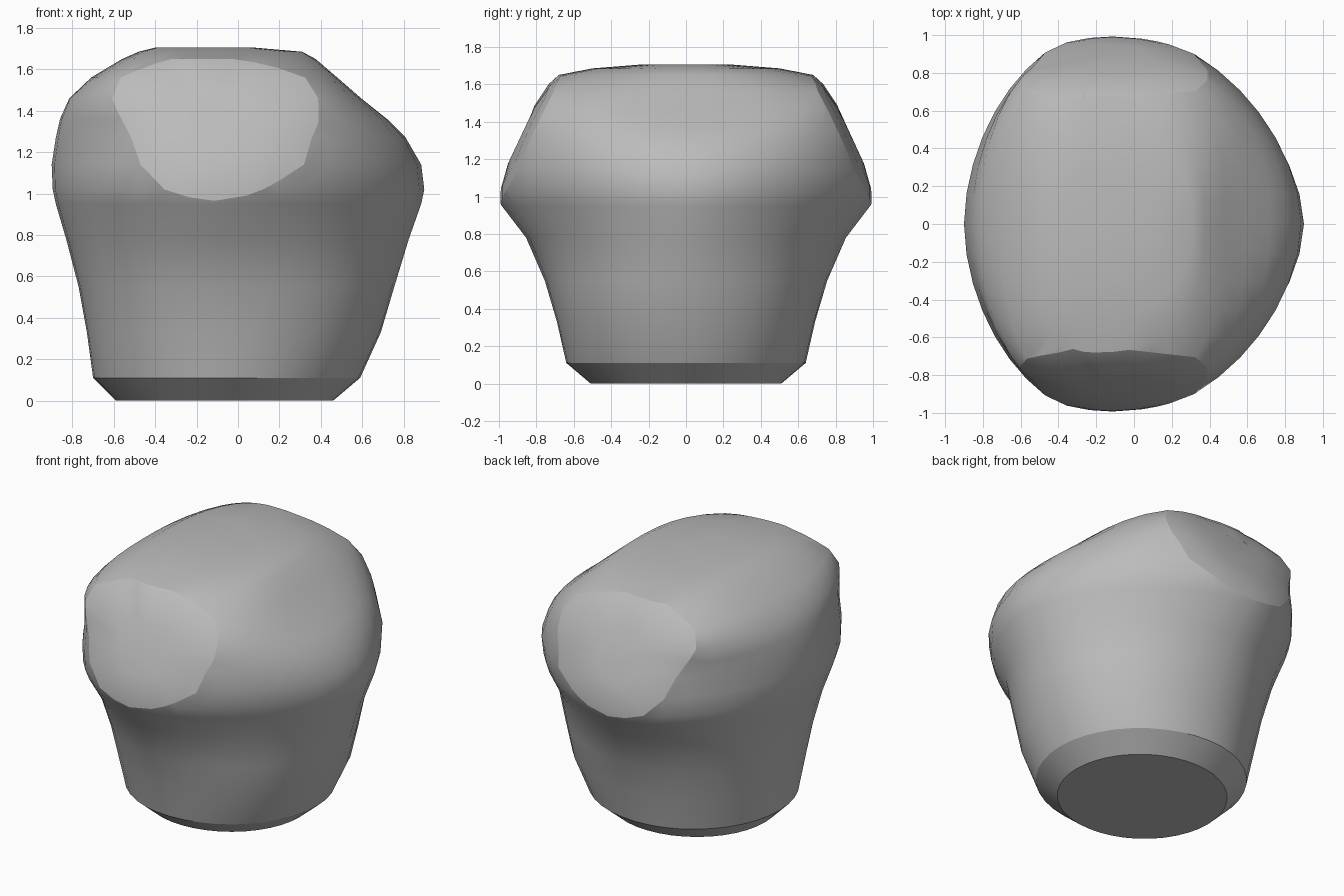
import bpy, bmesh
from math import cos, sin, tau, radians
from mathutils import Vector

if "Cube" in bpy.data.objects:
    bpy.data.objects.remove(bpy.data.objects["Cube"])

# Plain grey material
grey = bpy.data.materials.new("plain grey")
grey.use_nodes = True
grey.diffuse_color = (0.5, 0.5, 0.5, 1)
grey.node_tree.nodes["Principled BSDF"].inputs["Base Color"].default_value = (0.5, 0.5, 0.5, 1)

# Cross-sections: height, low x, high x, half depth, squareness of low and high side
SECTIONS = [
    (0, -.59, .46, .51, 2, 2), (.11, -.7, .59, .64, 2, 2), (.33, -.73, .69, .69, 2.1, 2.1),
    (.55, -.77, .755, .755, 2.05, 1.95), (.78, -.83, .825, .855, 1.95, 1.75),
    (.95, -.88, .885, .985, 1.9, 1.72), (1.02, -.895, .9, 1.02, 1.9, 1.72),
    (1.14, -.9, .885, 1.04, 1.85, 1.8), (1.27, -.88, .81, 1.01, 1.87, 1.98),
    (1.36, -.86, .72, .98, 1.97, 2.3), (1.46, -.815, .595, .95, 2.2, 2.75),
    (1.56, -.71, .48, .9, 2.4, 2.85), (1.65, -.56, .375, .68, 2.4, 2.6),
    (1.685, -.48, .31, .5, 2.3, 2.3), (1.705, -.4, .08, .25, 2, 2),
]
SIDES = 40


def section(bm, z, x0, x1, depth, low_power, high_power):
    """Ring of rounded outline whose widest depth sits left of the middle."""
    mid = (x0 + x1) / 2 - .12 * min(1, z)
    ring = []
    for i in range(SIDES):
        c, s = cos(tau * i / SIDES), sin(tau * i / SIDES)
        reach, power = (x1 - mid, high_power) if c > 0 else (mid - x0, low_power)
        r = (abs(c) ** power + abs(s) ** power) ** (-1 / power)
        ring.append(bm.verts.new((mid + c * r * reach, s * r * depth, z)))
    return ring


def flatten_end(bm, side):
    """Slice a slanted end off and close it with a shallow dome."""
    normal = Vector((0, side * .7, .33)).normalized()
    cut = bmesh.ops.bisect_plane(
        bm, geom=bm.verts[:] + bm.edges[:] + bm.faces[:], dist=.012,
        plane_co=(0, side, .95), plane_no=normal, clear_outer=True)
    edges = [e for e in cut["geom_cut"] if isinstance(e, bmesh.types.BMEdge)]
    cap = bmesh.ops.contextual_create(bm, geom=edges)["faces"][0]
    for edge in cap.edges:
        edge.smooth = False
    centre = cap.calc_center_bounds()
    for scale, lift in ((.82, .03), (.55, .025)):
        rim = list(cap.verts)
        inner = [bm.verts.new(centre + (v.co - centre) * scale + normal * lift) for v in rim]
        bm.faces.remove(cap)
        for i in range(len(rim)):
            j = (i + 1) % len(rim)
            bm.faces.new((rim[i], rim[j], inner[j], inner[i]))
        cap = bm.faces.new(inner)
        centre = centre + normal * lift


# Body lofted through the sections
bm = bmesh.new()
rings = [section(bm, *s) for s in SECTIONS]
for low, high in zip(rings, rings[1:]):
    for i in range(SIDES):
        j = (i + 1) % SIDES
        bm.faces.new((low[i], low[j], high[j], high[i]))
bm.faces.new(rings[0][::-1])
bm.faces.new(rings[-1])

# Crisp upper edge of the base chamfer
for i in range(SIDES):
    bm.edges.get((rings[1][i - 1], rings[1][i])).smooth = False

# Slanted round ends at front and back
for side in (-1, 1):
    flatten_end(bm, side)
bmesh.ops.recalc_face_normals(bm, faces=bm.faces[:])

mesh = bpy.data.meshes.new("joint_body")
bm.to_mesh(mesh)
bm.free()
mesh.materials.append(grey)
body = bpy.data.objects.new("joint_body", mesh)
bpy.context.collection.objects.link(body)
bpy.context.view_layer.objects.active = body
body.select_set(True)
bpy.ops.object.shade_smooth_by_angle(angle=radians(35), keep_sharp_edges=True)
